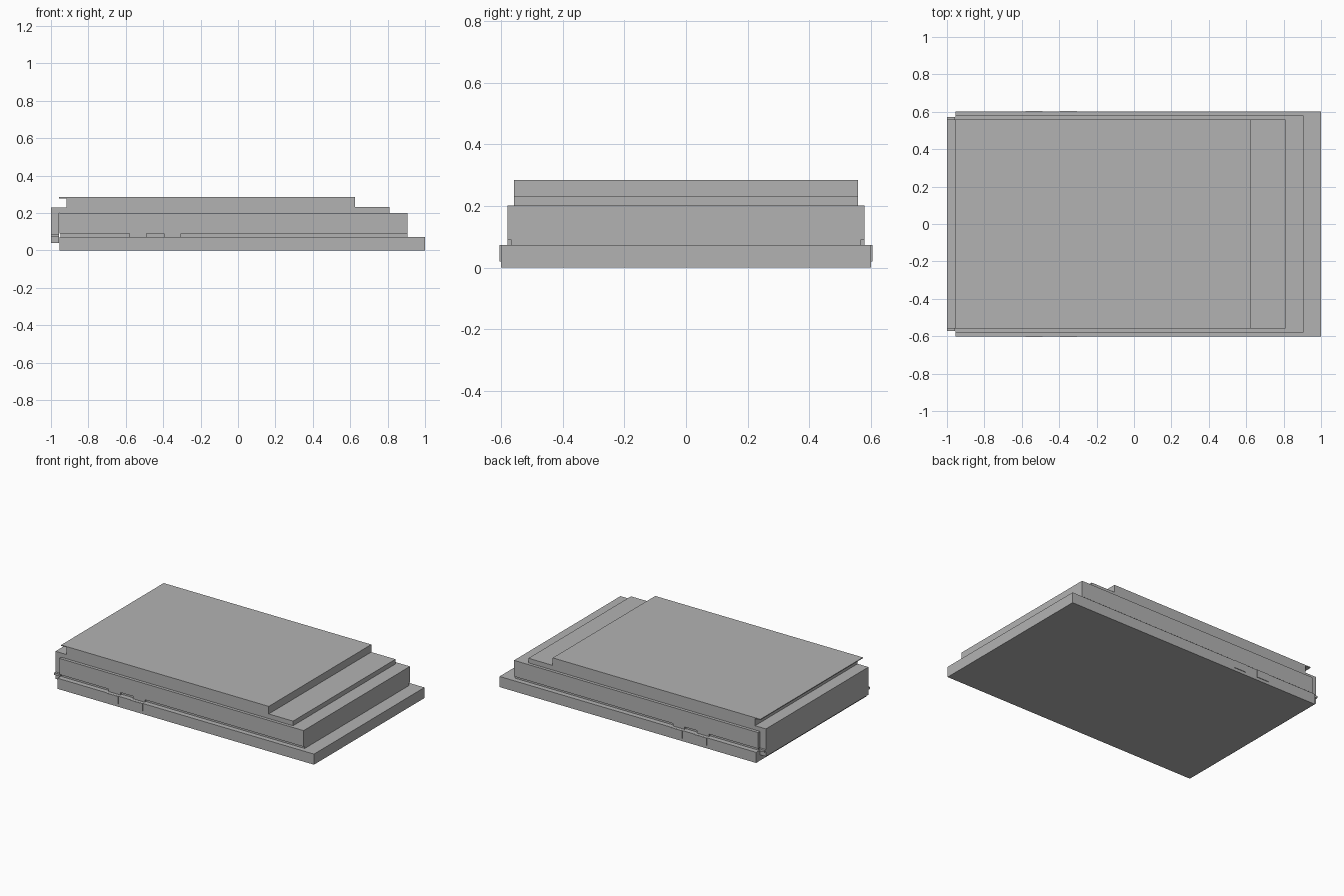
import bpy
import bmesh

if "Cube" in bpy.data.objects:
    bpy.data.objects.remove(bpy.data.objects["Cube"])

grey = bpy.data.materials.new("plain_grey")
grey.diffuse_color = (0.45, 0.45, 0.45, 1)
grey.use_nodes = True
grey.node_tree.nodes["Principled BSDF"].inputs["Base Color"].default_value = grey.diffuse_color


def prism(name, profile, half_width, y=0):
    """Extrude an x-z profile along y, centred on the given y."""
    bm = bmesh.new()
    verts = [bm.verts.new((x, y - half_width, z)) for x, z in profile]
    face = bm.faces.new(verts)
    ext = bmesh.ops.extrude_face_region(bm, geom=[face])
    moved = [v for v in ext["geom"] if isinstance(v, bmesh.types.BMVert)]
    bmesh.ops.translate(bm, verts=moved, vec=(0, 2 * half_width, 0))
    bmesh.ops.recalc_face_normals(bm, faces=bm.faces)
    mesh = bpy.data.meshes.new(name)
    bm.to_mesh(mesh)
    bm.free()
    mesh.materials.append(grey)
    obj = bpy.data.objects.new(name, mesh)
    bpy.context.collection.objects.link(obj)
    return obj


def box(name, x0, x1, half_width, z0, z1, y=0):
    return prism(name, [(x0, z0), (x1, z0), (x1, z1), (x0, z1)], half_width, y)


# Wide base tray
box("base_slab", -0.955, 1.0, 0.601, 0, 0.073)

# Middle body with a recessed seam under it
box("middle_slab", -0.955, 0.905, 0.579, 0.09, 0.201)
box("middle_seam", -0.95, 0.905, 0.566, 0.073, 0.09)

# Upper body: stepped front, thin lip at the back, and end plate running down
prism("upper_body", [
    (-1.0, 0.04), (-0.956, 0.04), (-0.956, 0.201), (0.81, 0.201),
    (0.81, 0.233), (0.625, 0.233), (0.625, 0.285), (-0.957, 0.285),
    (-0.957, 0.279), (-0.917, 0.279), (-0.917, 0.23), (-1.0, 0.23),
], 0.558)

# Side latches and small pegs on the end plate
for side, s in (("front", -1), ("rear", 1)):
    for i, (x0, x1) in enumerate(((-0.58, -0.49), (-0.395, -0.305))):
        box(f"{side}_tab_{i}", x0, x1, 0.0065, 0.073, 0.09, s * 0.5725)
        box(f"{side}_latch_{i}", x0, x1, 0.003, 0.02, 0.0725, s * 0.602)
    box(f"{side}_end_peg", -1.0, -0.956, 0.007, 0.073, 0.088, s * 0.565)
